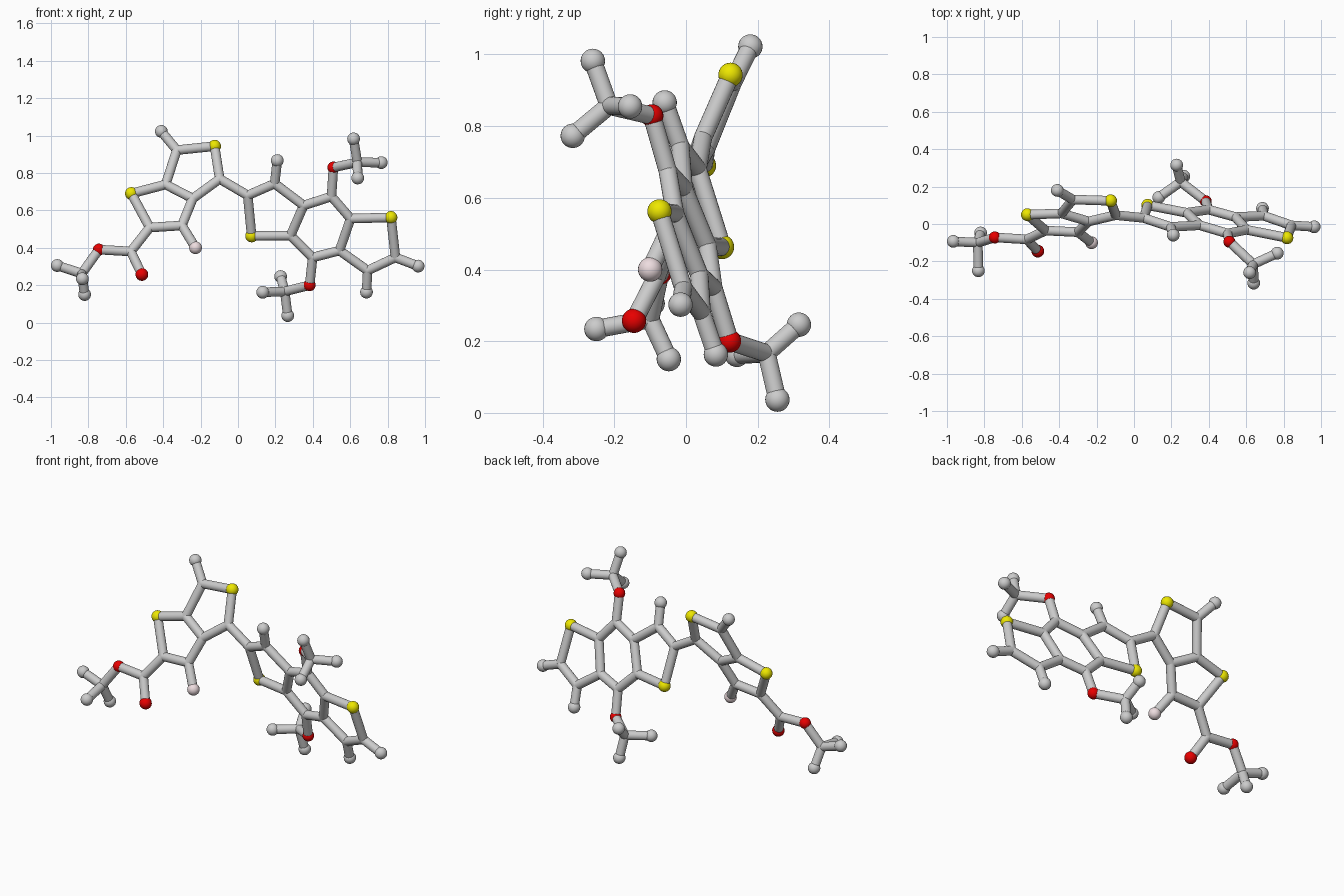
import bpy
from mathutils import Vector

if "Cube" in bpy.data.objects:
    bpy.data.objects.remove(bpy.data.objects["Cube"])

BALL, JOINT, ROD = 0.034, 0.0255, 0.0255


def material(name, rgb):
    m = bpy.data.materials.new(name)
    m.diffuse_color = (*rgb, 1)
    m.use_nodes = True
    m.node_tree.nodes["Principled BSDF"].inputs["Base Color"].default_value = m.diffuse_color
    return m


COLOURS = {"sulfur": material("yellow", (0.85, 0.80, 0.0)),
           "oxygen": material("red", (0.8, 0.0, 0.0)),
           "fluorine": material("pale_pink", (0.85, 0.72, 0.74))}


# The two fused ring systems are flat: depth follows from x and z
def left_plane(x, z):
    return Vector((x, -0.288 - 0.076 * x + 0.427 * z, z))


def right_plane(x, z):
    return Vector((x, 0.268 - 0.19 * x - 0.332 * z, z))


LEFT = {"end_a": (-.41, 1.022), "a1": (-.327, .922), "sulfur_a": (-.125, .943),
        "sulfur_b": (-.57, .69), "a2": (-.387, .738), "a3": (-.242, .663),
        "a4": (-.098, .768), "a5": (-.30, .519), "a6": (-.472, .508),
        "fluorine": (-.227, .40), "a7": (-.573, .38)}
RIGHT = {"b1": (.052, .68), "sulfur_c": (.073, .463), "b2": (.196, .743),
         "end_b": (.21, .866), "b3": (.351, .626), "b4": (.281, .465),
         "b5": (.50, .674), "b6": (.602, .556), "b7": (.543, .385),
         "b8": (.399, .348), "b9": (.693, .278), "b10": (.842, .348),
         "sulfur_d": (.818, .562), "end_c": (.963, .302), "end_d": (.687, .163)}
atoms = {k: left_plane(*v) for k, v in LEFT.items()}
atoms.update({k: right_plane(*v) for k, v in RIGHT.items()})
atoms["oxygen_double"] = Vector((-.514, -.145, .257))

# Chains of bonded atoms
chains = ["end_a a1 sulfur_a a4 a3 a2 a1", "a2 sulfur_b a6 a5 a3", "a5 fluorine",
          "a6 a7 oxygen_double", "a4 b1 b2 b3 b4 sulfur_c b1", "b2 end_b",
          "b3 b5 b6 b7 b8 b4", "b6 sulfur_d b10 b9 b7", "b10 end_c", "b9 end_d"]

# Side groups: parent atom, oxygen, centre, three tips
groups = [("a7", (-.744, -.072, .39), (-.835, -.10, .262),
           [(-.966, -.093, .305), (-.832, -.25, .234), (-.82, -.048, .15)]),
          ("b5", (.51, -.095, .829), (.638, -.215, .857),
           [(.618, -.26, .982), (.766, -.156, .855), (.64, -.316, .773)]),
          ("b8", (.383, .122, .20), (.25, .225, .166),
           [(.132, .142, .162), (.266, .255, .037), (.228, .315, .246)])]
for i, (parent, oxygen, centre, tips) in enumerate(groups):
    o, c = f"oxygen_{i}", f"branch_{i}"
    atoms[o], atoms[c] = Vector(oxygen), Vector(centre)
    chains.append(f"{parent} {o} {c}")
    for j, tip in enumerate(tips):
        atoms[f"end_{i}{j}"] = Vector(tip)
        chains.append(f"{c} end_{i}{j}")

# Atom balls: joints inside the carbon frame are only as thick as the rods
for name, p in atoms.items():
    kind = name.split("_")[0]
    radius = BALL if kind == "end" or kind in COLOURS else JOINT
    if kind == "oxygen" and name != "oxygen_double":
        radius = 0.032
    bpy.ops.mesh.primitive_uv_sphere_add(segments=24, ring_count=16, radius=radius, location=p)
    ball = bpy.context.object
    ball.name = "atom_" + name
    bpy.ops.object.shade_smooth()
    if kind in COLOURS:
        ball.data.materials.append(COLOURS[kind])

# Bond rods
for chain in chains:
    names = chain.split()
    for a, b in zip(names, names[1:]):
        d = atoms[b] - atoms[a]
        bpy.ops.mesh.primitive_cylinder_add(vertices=20, radius=ROD, depth=d.length,
                                            location=(atoms[a] + atoms[b]) / 2,
                                            rotation=d.to_track_quat('Z', 'Y').to_euler())
        bpy.context.object.name = f"bond_{a}_{b}"
        bpy.ops.object.shade_smooth_by_angle()
